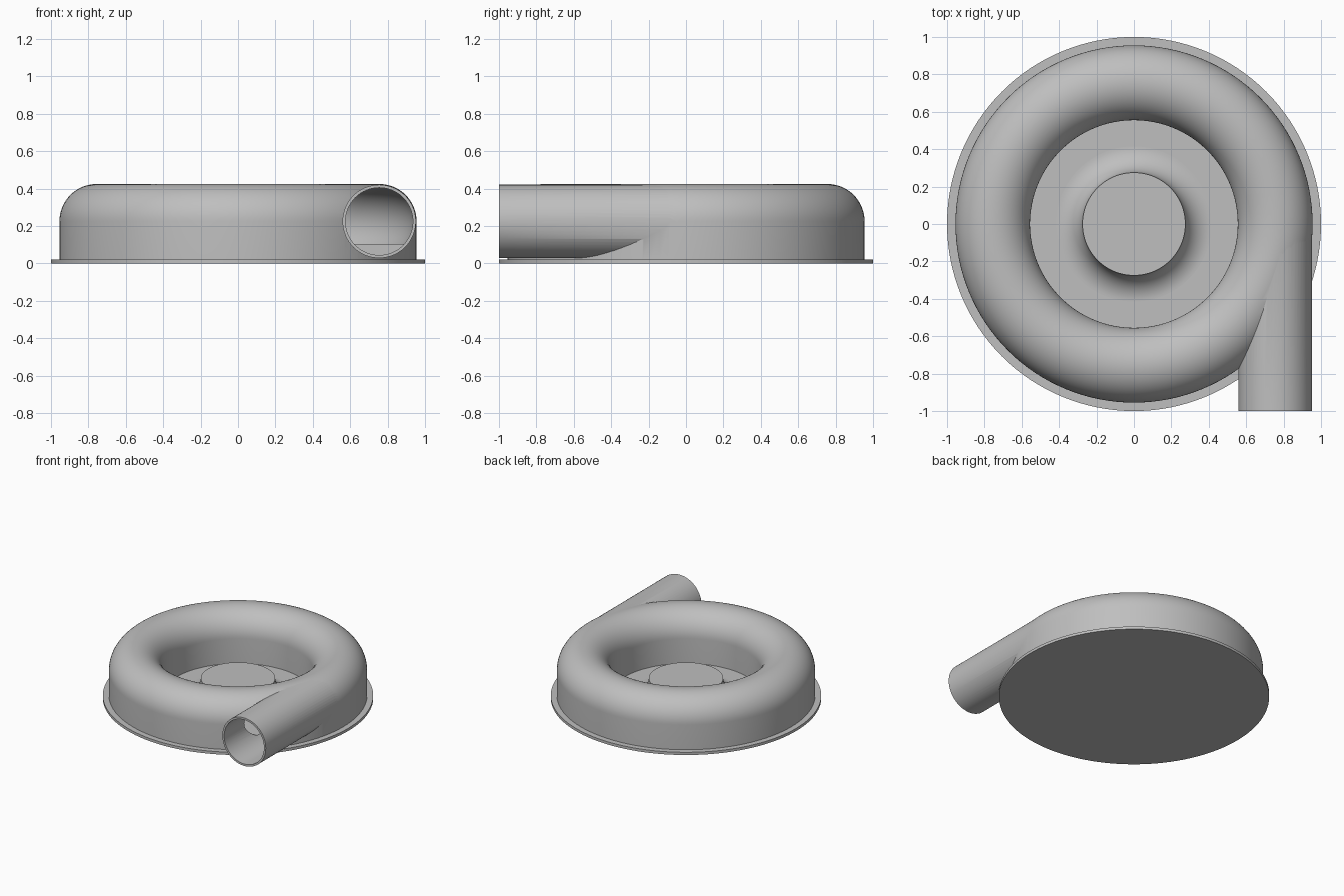
import bpy, bmesh, math

old = bpy.data.objects.get("Cube")
if old:
    bpy.data.objects.remove(old, do_unlink=True)

# One plain grey for the whole casting
grey = bpy.data.materials.new("plain_grey")
grey.use_nodes = True
COLOUR = (0.52, 0.52, 0.52, 1)
grey.diffuse_color = COLOUR
grey.node_tree.nodes["Principled BSDF"].inputs["Base Color"].default_value = COLOUR

SEGMENTS = 128
RING, TUBE, MID = 0.755, 0.2, 0.225    # scroll centre radius, tube radius, tube height
PLATE = 0.022


def arc(cx, cz, radius, start, end, steps=20):
    """Points (r, z) along a circular arc, angles in degrees."""
    angles = [math.radians(start + (end - start) * i / steps) for i in range(steps + 1)]
    return [(cx + radius * math.cos(a), cz + radius * math.sin(a)) for a in angles]


def make_object(name, bm):
    bmesh.ops.recalc_face_normals(bm, faces=bm.faces[:])
    mesh = bpy.data.meshes.new(name)
    bm.to_mesh(mesh)
    bm.free()
    mesh.materials.append(grey)
    obj = bpy.data.objects.new(name, mesh)
    bpy.context.collection.objects.link(obj)
    return obj


def revolve(name, profile, closed=False):
    """Turn a profile about z; a closed loop makes a ring, an open one is capped."""
    bm = bmesh.new()
    rings = []
    for k in range(SEGMENTS):
        a = math.tau * k / SEGMENTS
        rings.append([bm.verts.new((r * math.cos(a), r * math.sin(a), z)) for r, z in profile])
    count = len(profile)
    for k in range(SEGMENTS):
        here, there = rings[k], rings[(k + 1) % SEGMENTS]
        for i in range(count if closed else count - 1):
            j = (i + 1) % count
            bm.faces.new((here[i], there[i], there[j], here[j]))
    if not closed:
        bm.faces.new([ring[0] for ring in rings])
        bm.faces.new([ring[-1] for ring in rings])
    return make_object(name, bm)


def rod(name, radius, y0, y1, sides=64):
    """Cylinder along y on the outlet axis."""
    bm = bmesh.new()
    ends = []
    for y in (y0, y1):
        ends.append([bm.verts.new((RING + radius * math.cos(math.tau * i / sides), y,
                                   MID + radius * math.sin(math.tau * i / sides)))
                     for i in range(sides)])
    for i in range(sides):
        j = (i + 1) % sides
        bm.faces.new((ends[0][i], ends[0][j], ends[1][j], ends[1][i]))
    for end in ends:
        bm.faces.new(end)
    return make_object(name, bm)


def combine(target, other, operation):
    mod = target.modifiers.new(operation.lower(), 'BOOLEAN')
    mod.object, mod.operation, mod.solver = other, operation, 'EXACT'
    bpy.context.view_layer.objects.active = target
    bpy.ops.object.modifier_apply(modifier=mod.name)
    bpy.data.objects.remove(other, do_unlink=True)


# Base plate
base_plate = revolve("base_plate", [(1, 0), (1, PLATE)])

# Raised hub with a flared foot
flare = 0.14
hub = revolve("hub", [(0.275 + flare, 0.01)]
              + arc(0.275 + flare, PLATE + flare, flare, 270, 180))

# Scroll housing: rounded top over straight walls
housing = revolve("scroll_housing", [(RING + TUBE, 0.01)] + arc(RING, MID, TUBE, 0, 180, 32)
                  + [(RING - TUBE, 0.01)], closed=True)

# Tangential outlet pipe
combine(housing, rod("outlet_pipe", 0.196, -1, 0), 'UNION')

# Hollow channel with a flat floor, and the bore leading to it
inner = 0.183
dip = math.degrees(math.asin(0.12 / inner))
combine(housing, revolve("channel_cutter", arc(RING, MID, inner, -dip, 180 + dip, 32),
                         closed=True), 'DIFFERENCE')
combine(housing, rod("bore_cutter", 0.18, -1.05, -0.05), 'DIFFERENCE')

# Smooth shading with sharp rims
for obj in (base_plate, hub, housing):
    bpy.ops.object.select_all(action='DESELECT')
    obj.select_set(True)
    bpy.context.view_layer.objects.active = obj
    bpy.ops.object.shade_smooth_by_angle(angle=math.radians(30))
